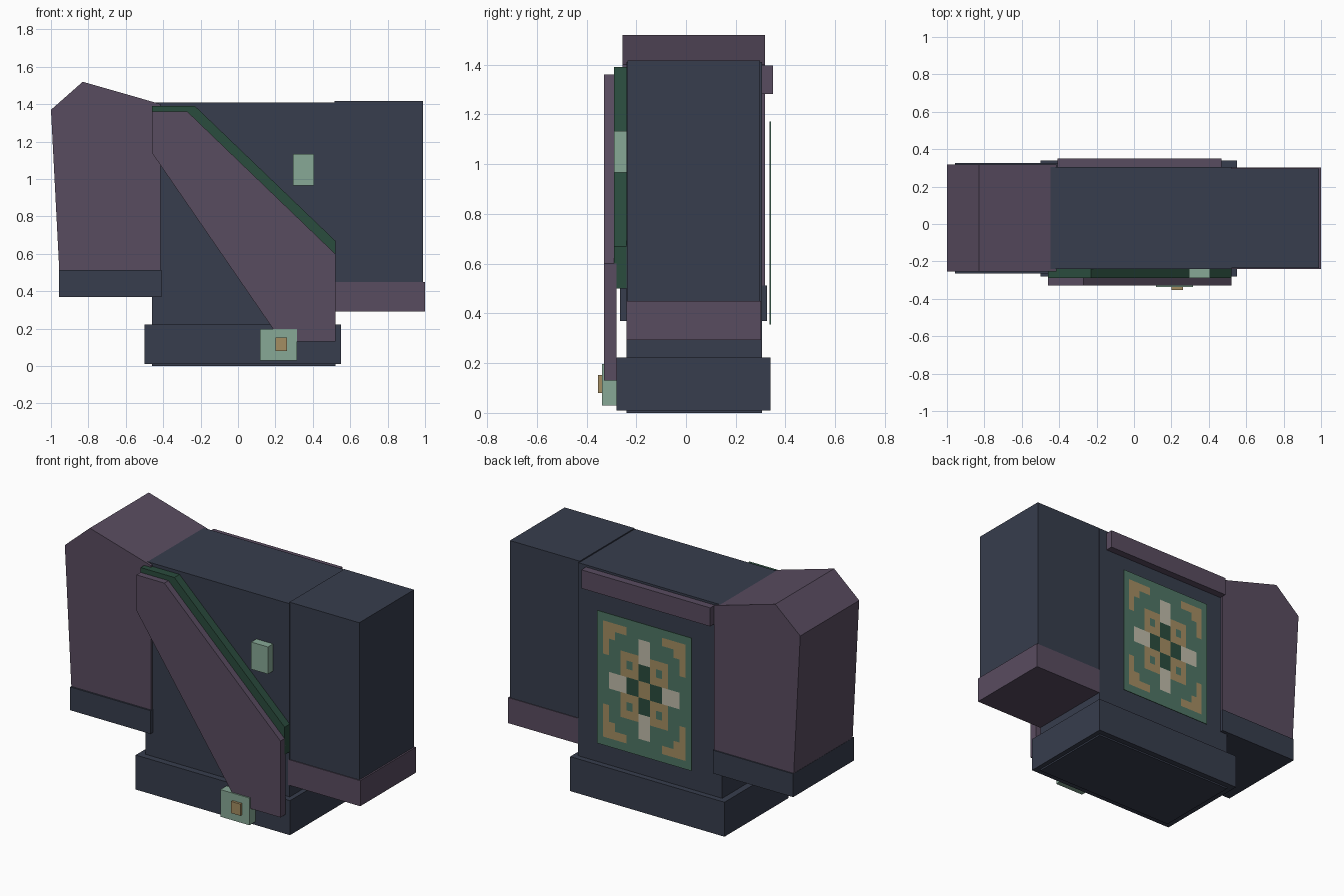
import bpy, bmesh

if "Cube" in bpy.data.objects:
    bpy.data.objects.remove(bpy.data.objects["Cube"])


def srgb(h):
    c = [int(h[i:i + 2], 16) / 255 for i in (0, 2, 4)]
    return [x / 12.92 if x <= 0.04045 else ((x + 0.055) / 1.055) ** 2.4 for x in c] + [1]


MATS = {}
for name, h in {"navy": "373d4d", "plum": "594c60", "dark_green": "2a4c3d",
                "pale_green": "87a996", "gold": "a48d62",
                "panel_green": "4f7665", "ivory": "c0bcaa"}.items():
    MATS[name] = bpy.data.materials.new(name)
    MATS[name].diffuse_color = srgb(h)


def finish(name, bm, mats):
    bmesh.ops.recalc_face_normals(bm, faces=bm.faces)
    me = bpy.data.meshes.new(name)
    bm.to_mesh(me)
    bm.free()
    for m in mats:
        me.materials.append(MATS[m])
    ob = bpy.data.objects.new(name, me)
    bpy.context.collection.objects.link(ob)
    return ob


def prism(name, pts, y0, y1, mat):
    """Front (x, z) profile extruded from y0 to y1."""
    bm = bmesh.new()
    f = bm.faces.new([bm.verts.new((x, y0, z)) for x, z in pts])
    r = bmesh.ops.extrude_face_region(bm, geom=[f])
    for v in r["geom"]:
        if isinstance(v, bmesh.types.BMVert):
            v.co.y = y1
    return finish(name, bm, [mat])


def box(name, x0, x1, y0, y1, z0, z1, mat):
    return prism(name, [(x0, z0), (x1, z0), (x1, z1), (x0, z1)], y0, y1, mat)


# Torso and hem
box("torso", -0.46, 0.52, -0.24, 0.305, 0.0, 1.41, "navy")
box("hem_band", -0.5, 0.55, -0.28, 0.34, 0.01, 0.222, "navy")

# Straight sleeve with cuff
box("straight_sleeve", 0.515, 0.99, -0.235, 0.297, 0.45, 1.417, "navy")
box("straight_cuff", 0.51, 1.0, -0.24, 0.301, 0.293, 0.45, "plum")

# Peaked sleeve with cuff
prism("peaked_sleeve", [(-0.955, 0.5), (-0.414, 0.5), (-0.414, 1.4), (-0.45, 1.411),
                        (-0.83, 1.52), (-1.0, 1.37)], -0.255, 0.318, "plum")
box("peaked_cuff", -0.957, -0.41, -0.265, 0.325, 0.37, 0.513, "navy")

# Diagonal sash over its green trim
prism("sash", [(-0.46, 1.36), (-0.27, 1.36), (0.52, 0.6), (0.52, 0.13),
               (0.235, 0.13), (-0.46, 1.14)], -0.33, -0.28, "plum")
prism("sash_trim", [(-0.46, 1.39), (-0.23, 1.39), (0.52, 0.67), (0.52, 0.5),
                    (-0.3, 1.28), (-0.46, 1.28)], -0.29, -0.238, "dark_green")

# Badge, buckle and collar bar
box("chest_badge", 0.293, 0.407, -0.29, -0.238, 0.966, 1.133, "pale_green")
box("buckle", 0.117, 0.315, -0.338, -0.278, 0.03, 0.197, "pale_green")
box("buckle_stud", 0.2, 0.263, -0.353, -0.335, 0.08, 0.152, "gold")
box("back_collar_bar", -0.41, 0.467, 0.3, 0.35, 1.283, 1.397, "plum")


# Back panel: mirrored mosaic on a 16 x 16 grid
def mosaic(c, r):
    c, r = min(c, 15 - c), min(r, 15 - r)
    lo, hi = min(c, r), max(c, r)
    if (lo == 1 and hi <= 4) or (lo == 2 and hi == 2):
        return 1                                   # corner brackets
    if hi == 7:
        if lo == 7:
            return 1                               # centre
        if lo in (5, 6):
            return 3                               # dark inner cross
        if 2 <= lo <= 4:
            return 2                               # ivory cross tips
    if 4 <= lo and hi <= 6 and (c, r) not in ((5, 5), (4, 4)):
        return 1                                   # pierced squares
    if (c, r) == (4, 4):
        return 1
    return 0


bm = bmesh.new()
N, X0, X1, Z0, Z1 = 16, -0.275, 0.365, 0.355, 1.172
grid = [[bm.verts.new((X0 + (X1 - X0) * i / N, 0.339, Z0 + (Z1 - Z0) * j / N))
         for j in range(N + 1)] for i in range(N + 1)]
for i in range(N):
    for j in range(N):
        f = bm.faces.new((grid[i][j], grid[i][j + 1], grid[i + 1][j + 1], grid[i + 1][j]))
        f.material_index = mosaic(i, j)
panel = finish("back_panel", bm, ["panel_green", "gold", "ivory", "dark_green"])
mod = panel.modifiers.new("thickness", "SOLIDIFY")
mod.thickness = 0.005
mod.offset = 0

for m in bpy.data.materials:
    if m.users and not m.is_grease_pencil:
        m.use_nodes = True
        m.node_tree.nodes["Principled BSDF"].inputs["Base Color"].default_value = m.diffuse_color
